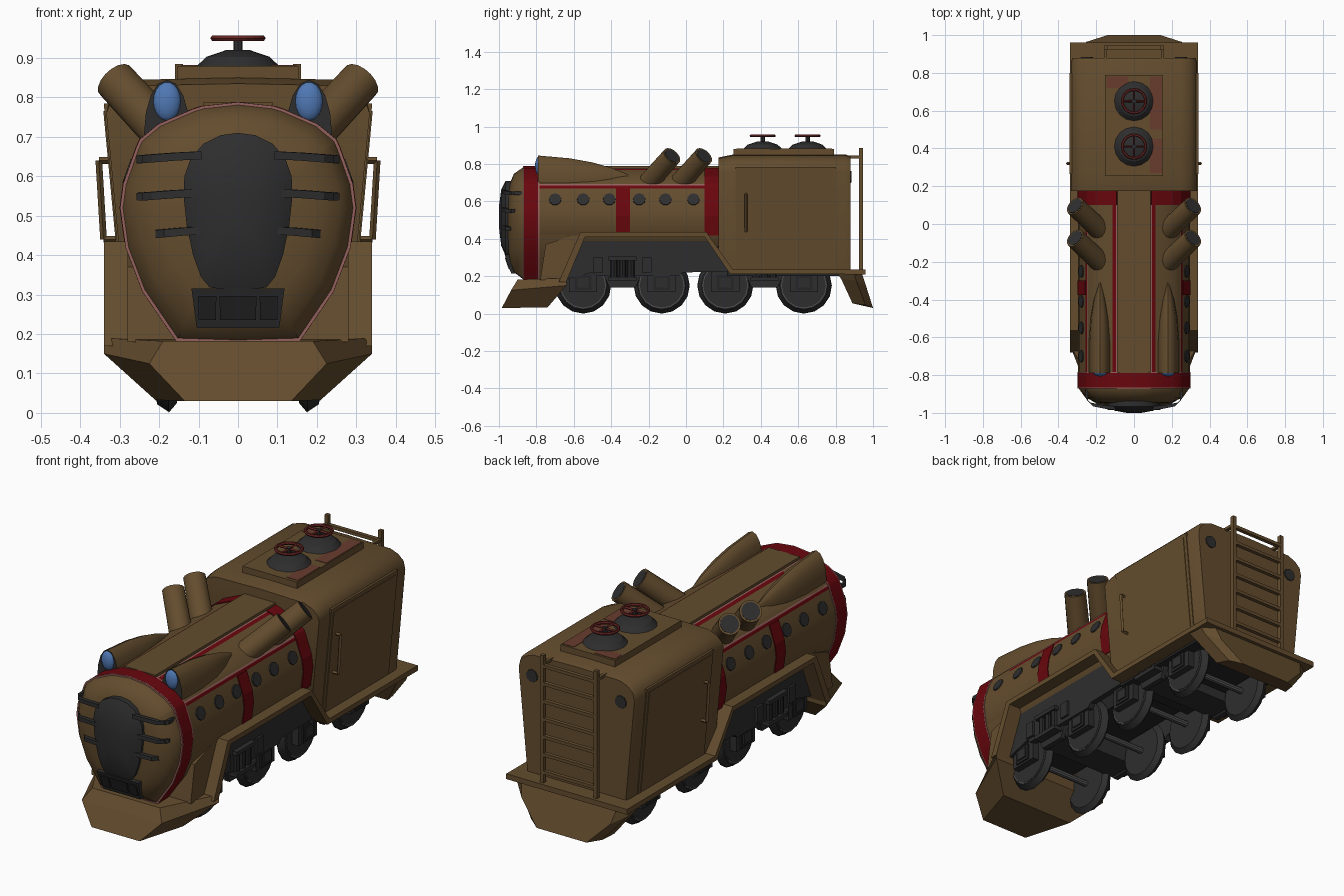
import bpy, bmesh, math
from mathutils import Vector, Matrix

cube = bpy.data.objects.get("Cube")
if cube:
    bpy.data.objects.remove(cube, do_unlink=True)


def material(name, *rgb):
    m = bpy.data.materials.new(name)
    m.use_nodes = True
    m.diffuse_color = (*rgb, 1)
    m.node_tree.nodes["Principled BSDF"].inputs["Base Color"].default_value = (*rgb, 1)
    return m


BROWN = material("bronze brown", .126, .073, .027)
RED = material("deep red", .14, .002, .004)
DARK = material("iron grey", .027, .027, .028)
BLACK = material("shadow iron", .018, .018, .019)
STEEL = material("axle steel", .09, .09, .09)
BLUE = material("lamp blue", .08, .19, .46)
RUST = material("faded red", .14, .045, .027)
VALVE = material("valve red", .12, .016, .014)
TRIM = material("worn pink trim", .3, .12, .11)


def make(name, bm, *mats, smooth=False):
    bmesh.ops.recalc_face_normals(bm, faces=bm.faces)
    me = bpy.data.meshes.new(name)
    bm.to_mesh(me)
    bm.free()
    ob = bpy.data.objects.new(name, me)
    bpy.context.collection.objects.link(ob)
    for m in mats:
        me.materials.append(m)
    if smooth:
        bpy.ops.object.select_all(action="DESELECT")
        ob.select_set(True)
        bpy.context.view_layer.objects.active = ob
        bpy.ops.object.shade_smooth_by_angle(angle=math.radians(35))
    return ob


def loft(name, rings, *mats, smooth=False):
    bm = bmesh.new()
    loops = [[bm.verts.new(p) for p in r] for r in rings]
    n = len(loops[0])
    for a, b in zip(loops, loops[1:]):
        for i in range(n):
            j = (i + 1) % n
            bm.faces.new((a[i], a[j], b[j], b[i]))
    bm.faces.new(loops[0])
    bm.faces.new(loops[-1])
    return make(name, bm, *mats, smooth=smooth)


def prism(name, pts, x0, x1, mat):
    return loft(name, [[(x, y, z) for y, z in pts] for x in (x0, x1)], mat)


def box(name, x, y, z, mat):
    c = [(a + b) / 2 for a, b in (x, y, z)]
    d = [abs(b - a) for a, b in (x, y, z)]
    bm = bmesh.new()
    bmesh.ops.create_cube(bm, size=1, matrix=Matrix.Translation(c) @ Matrix.Diagonal((*d, 1)))
    return make(name, bm, mat)


def tube(name, p, q, r0, r1, mat, sides=16, smooth=True):
    p, q = Vector(p), Vector(q)
    d = q - p
    bm = bmesh.new()
    rot = d.to_track_quat("Z", "Y").to_matrix().to_4x4()
    bmesh.ops.create_cone(bm, cap_ends=True, segments=sides, radius1=r0, radius2=r1,
                          depth=d.length, matrix=Matrix.Translation((p + q) / 2) @ rot)
    return make(name, bm, mat, smooth=smooth)


def beam(name, p, q, t, mat):
    return tube(name, p, q, t * .7, t * .7, mat, 4, False)


def mirrored(half):
    return half + [(-x, z) for x, z in reversed(half) if x > 0]


def section(pts, y, s=1, zc=.5):
    return [(x * s, y, zc + (z - zc) * s) for x, z in pts]


# Boiler, nose and red bands
half = [(0, .785), (.09, .775), (.096, .773), (.115, .767), (.2, .73), (.246, .692), (.25, .684),
        (.256, .67), (.288, .58), (.296, .52), (.282, .42), (.24, .31), (.155, .185), (0, .18)]
egg = mirrored(half)
upper = [(x, max(z, .36)) for x, z in egg]
boiler = loft("boiler", [section(upper, -.8), section(upper, .2)], BROWN, RED, TRIM, smooth=True)
for f in boiler.data.polygons:
    x, _, z = f.center
    if abs(f.normal.y) < .5:
        if .09 < abs(x) < .096 or .684 < z < .692:
            f.material_index = 2
        elif .096 < abs(x) < .115 or .67 < z < .684:
            f.material_index = 1
loft("boiler_belly", [section(egg, y) for y in (-.8, -.64)], BROWN, smooth=True)
loft("nose", [section(egg, y, s) for y, s in
              ((-.78, 1), (-.87, .99), (-.92, .87), (-.945, .66), (-.955, .35))], BROWN, smooth=True)
loft("front_band", [section(egg, y, 1.012) for y in (-.866, -.79)], RED, smooth=True)
for y in (-.872, -.79):
    loft("band_trim", [section(egg, y + d, 1.011) for d in (0, .006)], TRIM, smooth=True)
box("top_deck", (-.088, .088), (-.79, .18), (.76, .788), BROWN)
for s in (1, -1):
    for name, y0, y1, a in (("middle_band", -.375, -.3, 7), ("rear_band", .1, .18, 1)):
        arc = half[a:11]
        strip = section(arc, 0, 1.015) + section(arc[::-1], 0, .97)
        loft(name, [[(s * x, y, z) for x, _, z in strip] for y in (y0, y1)], RED)
    for y in (-.7, -.55, -.41, -.25, -.11, .04):
        tube("porthole", (s * .27, y, .608), (s * .283, y, .6126), .035, .033, DARK, 9, False)

# Front plate, bars and lower grille
plate = mirrored([(0, .71), (.045, .704), (.088, .682), (.12, .645), (.136, .6), (.138, .55),
                  (.13, .475), (.114, .4), (.094, .345), (.072, .318), (0, .31)])
loft("front_plate", [section(plate, y, k, .52) for y, k in
                     ((-.92, 1), (-.965, 1), (-.988, .75), (-1, .28))], DARK, smooth=True)
for s in (1, -1):
    for z, k in ((.645, 1), (.55, 1), (.455, .86)):
        path = ((.1, -.975, .008), (.16, -.968, .005), (.225, -.955, 0), (.25, -.93, -.002), (.25, -.87, -.002))
        loft("front_bar", [[(s * (x + dy * .7) * k, y + dy, z + lift + dz) for dy, dz in
                            ((-.01, -.01), (.01, -.01), (.01, .01), (-.01, .01))]
                           for x, y, lift in path], DARK)


def sloped_plate(name, rows, xc, out, mat):
    loft(name, [[(xc - w, -.87, z), (xc + w, -.87, z), (xc + w, (.31 - z) * .35 - .968 - out, z),
                 (xc - w, (.31 - z) * .35 - .968 - out, z)] for z, w in rows], mat)


sloped_plate("lower_grille", ((.215, .104), (.225, .106), (.315, .118)), 0, 0, DARK)
for x, w in ((-.078, .022), (0, .045), (.078, .022)):
    sloped_plate("grille_panel", ((.235, w), (.297, w * 1.05)), x, .005, BLACK)

# Lamps, fairings and exhaust pipes
for s in (1, -1):
    rings = []
    for y, rx, top in ((-.79, .058, .845), (-.62, .058, .83), (-.5, .05, .808),
                       (-.4, .033, .78), (-.31, .006, .745)):
        rings.append([(s * .18 + rx * math.cos(t * math.pi / 8), y,
                       .71 + (top - .71) * math.sin(t * math.pi / 8)) for t in range(16)])
    fairing = loft("lamp_fairing", rings, BROWN, DARK, smooth=True)
    for f in fairing.data.polygons:
        if f.normal.y < -.9:
            f.material_index = 1
    bm = bmesh.new()
    bmesh.ops.create_uvsphere(bm, u_segments=16, v_segments=10, radius=1, matrix=Matrix.Translation(
        (s * .18, -.785, .79)) @ Matrix.Diagonal((.036, .022, .05, 1)))
    make("lamp", bm, BLUE, smooth=True)
    for y in (-.075, .095):
        base, tip = Vector((s * .17, y - .135, .69)), Vector((s * .312, y, .843))
        tube("exhaust_pipe", base, tip, .056, .053, BROWN)
        tube("exhaust_opening", tip, tip + (tip - base) * .008, .044, .044, DARK)


# Cab, narrowing towards its base, with doors, handles and rear spots
def wall(z):
    return .283 + .0945 * (z - .22)


def cab_ring(y, bottom, k=1, drop=0):
    return section(mirrored([(0, .85 - drop), (.25, .845 - drop), (.295, .828 - drop), (.325, .8 - drop),
                             (wall(.76), .76), (wall(bottom), bottom), (0, bottom)]), y, k)


loft("cab", [cab_ring(.175, .34, 1, .015), cab_ring(.25, .22), cab_ring(.855, .22),
             cab_ring(.88, .23, .975)], BROWN, smooth=True)
for s in (1, -1):
    for name, y0, y1, z0, z1, t in (("door_frame", .265, .8, .24, .785, .004),
                                    ("door_panel", .285, .78, .25, .765, .007)):
        loft(name, [[(s * (wall(z) - .02), y0, z), (s * (wall(z) - .02), y1, z),
                     (s * (wall(z) + t), y1, z), (s * (wall(z) + t), y0, z)] for z in (z0, z1)], BROWN)
    low, high = (s * .341, .32, .44), (s * .353, .32, .64)
    beam("door_handle", low, high, .012, BROWN)
    for p in (low, high):
        beam("handle_mount", p, (s * .29, .32, p[2]), .012, BROWN)
    tube("rear_spot", (s * .25, .87, .73), (s * .25, .885, .73), .034, .032, DARK, 9, False)

# Roof hatch with domes and valve wheels
box("roof_slab", (-.153, .153), (.255, .79), (.82, .88), BROWN)
for x, y in (((.085, .148), (.27, .45)), ((.085, .148), (.5, .78)), ((-.145, -.03), (.72, .78))):
    box("worn_patch", x, y, (.878, .882), RUST)
for y in (.41, .65):
    for z0, z1, r0, r1 in ((.88, .903, .104, .08), (.903, .92, .08, .03)):
        tube("hatch_dome", (0, y, z0), (0, y, z1), r0, r1, DARK)
    tube("valve_stem", (0, y, .91), (0, y, .957), .012, .012, DARK, 8)
    bpy.ops.mesh.primitive_torus_add(location=(0, y, .95), major_radius=.062, minor_radius=.008,
                                     major_segments=20, minor_segments=6)
    bpy.context.object.name = "valve_wheel"
    bpy.context.object.data.materials.append(VALVE)
    for k in range(4):
        a = k * math.tau / 4
        beam("valve_spoke", (0, y, .95), (.06 * math.cos(a), y + .06 * math.sin(a), .95), .009, VALVE)

# Ladder and rear platform
for s in (1, -1):
    box("ladder_rail", (s * .14, s * .16), (.925, .945), (.22, .885), BROWN)
    box("ladder_bracket", (s * .142, s * .158), (.86, .93), (.83, .845), BROWN)
for k in range(7):
    z = .29 + k * .09
    box("ladder_rung", (-.15, .15), (.925, .945), (z - .008, z + .008), BROWN)
box("rear_platform", (-.34, .34), (.85, .96), (.21, .237), BROWN)

# Side skirts, front fairing and ploughs
skirt = [(-.68, .17), (-.565, .435), (.11, .435), (.25, .237), (.96, .237), (.96, .212),
         (.235, .212), (.1, .41), (-.54, .41), (-.64, .17)]
panel = [(-.65, .18), (-.55, .42), (.1, .42), (.24, .225), (-.02, .22), (-.04, .2), (-.48, .2), (-.5, .22)]
for s in (1, -1):
    prism("side_skirt", skirt, s * .2, s * .34, BROWN)
    prism("side_panel", panel, s * .23, s * .26, DARK)
prism("front_fairing", [(-.78, .18), (-.75, .37), (-.6, .42), (-.55, .42), (-.65, .18)], -.28, .28, BROWN)


def plough(name, *rows):
    loft(name, [r + [(-x, y, z) for x, y, z in reversed(r)] for r in rows], BROWN)


plough("front_plough", [(.34, -.64, .19), (.19, -.9, .182)],
       [(.34, -.64, .15), (.225, -.935, .125)], [(.21, -.74, .033), (.135, -.985, .03)])
plough("rear_plough", [(.33, .81, .215), (.33, .9, .215), (.27, .94, .215)],
       [(.31, .83, .185), (.31, .91, .175), (.25, .965, .14)],
       [(.22, .89, .055), (.2, .96, .045), (.14, 1, .03)])

# Chassis, wheels and bogies
box("chassis", (-.14, .14), (-.66, .2), (.23, .4), BLACK)
box("cab_floor", (-.27, .27), (.22, .85), (.2, .23), BLACK)
for y in (-.55, -.13, .21, .63):
    tube("axle", (-.21, y, .15), (.21, y, .15), .016, .016, STEEL, 10)
    for s in (1, -1):
        tube("wheel", (s * .175, y, .15), (s * .205, y, .15), .148, .128, DARK, 16)
        tube("wheel_edge", (s * .2, y, .15), (s * .207, y, .15), .122, .122, STEEL, 16)
        tube("wheel_face", (s * .2, y, .15), (s * .209, y, .15), .118, .118, DARK, 16)
        tube("wheel_flange", (s * .155, y, .15), (s * .176, y, .15), .125, .15, DARK, 16)
        box("axle_box", (s * .2, s * .245), (y - .075, y + .075), (.115, .22), DARK)
        box("axle_box_cover", (s * .24, s * .252), (y - .045, y + .045), (.125, .205), BLACK)
        box("axle_box_cap", (s * .24, s * .258), (y - .03, y + .03), (.14, .19), DARK)
for y in (-.34, .42):
    for s in (1, -1):
        prism("bogie_frame", [(y - .28, .21), (y - .28, .25), (y + .28, .25), (y + .28, .21), (y + .1, .21),
                              (y + .07, .14), (y - .07, .14), (y - .1, .21)], s * .212, s * .24, DARK)
        for k in (-.045, 0, .045):
            tube("spring", (s * .258, y + k, .19), (s * .258, y + k, .29), .02, .02, BLACK, 8)
        for z in (.185, .295):
            box("spring_seat", (s * .225, s * .285), (y - .075, y + .075), (z - .01, z + .01), DARK)
    for s in (1, -1):
        for k in (-.13, .13):
            box("bogie_bracket", (s * .225, s * .272), (y + k - .025, y + k + .025), (.22, .3), DARK)
    box("bogie_bolster", (-.22, .22), (y - .08, y + .08), (.15, .24), DARK)
